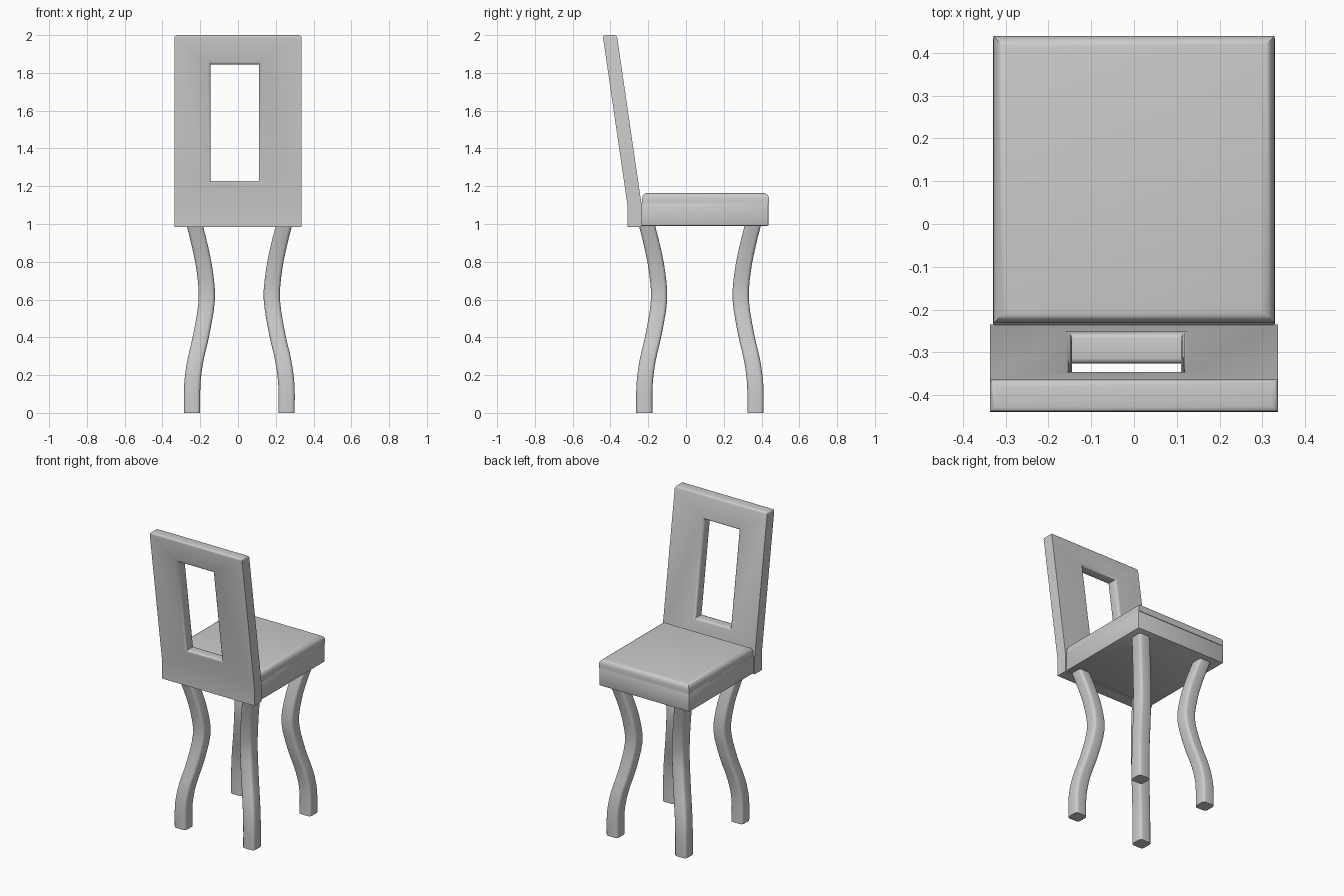
import bpy, bmesh, math

if "Cube" in bpy.data.objects:
    bpy.data.objects.remove(bpy.data.objects["Cube"])


def finish(bm, name, angle=35):
    bmesh.ops.recalc_face_normals(bm, faces=bm.faces[:])
    mesh = bpy.data.meshes.new(name)
    bm.to_mesh(mesh)
    bm.free()
    ob = bpy.data.objects.new(name, mesh)
    bpy.context.collection.objects.link(ob)
    bpy.ops.object.select_all(action='DESELECT')
    ob.select_set(True)
    bpy.context.view_layer.objects.active = ob
    bpy.ops.object.shade_smooth_by_angle(angle=math.radians(angle))
    return ob


def bevel(bm, edges, width, segments):
    bmesh.ops.bevel(bm, geom=edges, offset=width, offset_type='OFFSET',
                    segments=segments, profile=0.5, affect='EDGES')


def box(name, lo, hi, width, segments, top_only=False):
    bm = bmesh.new()
    bmesh.ops.create_cube(bm, size=1)
    for v in bm.verts:
        v.co = [(a + b) / 2 + c * (b - a) for a, b, c in zip(lo, hi, v.co)]
    edges = [e for e in bm.edges
             if not top_only or all(v.co.z > hi[2] - 1e-4 for v in e.verts)]
    bevel(bm, edges, width, segments)
    return finish(bm, name)


# Seat frame and cushion
box("seat_frame", (-0.33, -0.237, 0.99), (0.33, 0.437, 1.11), 0.006, 2)
box("seat_cushion", (-0.328, -0.232, 1.108), (0.328, 0.439, 1.165), 0.03, 4, True)

# Leaning backrest with an off-centre rectangular opening
BEND, TOP = 1.10, 2.0


def back_y(z, front):
    lean = max(0, z - BEND) / (TOP - BEND) * 0.131
    return (-0.235 if front else -0.31) - lean


bm = bmesh.new()
W = 0.337
outer_xz = [(-W, BEND), (W, BEND), (W, TOP), (-W, TOP)]
hole_xz = [(-0.145, 1.228), (0.11, 1.228), (0.11, 1.845), (-0.145, 1.845)]
low_xz = [(-W, 0.985), (W, 0.985)]
ring = {}
for s in (0, 1):
    for key, pts in (("out", outer_xz), ("hole", hole_xz), ("low", low_xz)):
        ring[key, s] = [bm.verts.new((x, back_y(z, s), z)) for x, z in pts]
    o, h, l = ring["out", s], ring["hole", s], ring["low", s]
    for i in range(4):
        j = (i + 1) % 4
        bm.faces.new((o[i], o[j], h[j], h[i]))
    bm.faces.new((l[0], l[1], o[1], o[0]))


def rim(key, i, j):
    a, b = ring[key, 0], ring[key, 1]
    bm.faces.new((a[i], a[j], b[j], b[i]))


for i in range(4):
    rim("hole", i, (i + 1) % 4)
for i in (1, 2, 3):
    rim("out", i, (i + 1) % 4)
rim("low", 0, 1)
for i in (0, 1):
    a, b = ring["low", 0][i], ring["low", 1][i]
    bm.faces.new((a, b, ring["out", 1][i], ring["out", 0][i]))
# the rim loop above skipped nothing but the sides at i = 1 and 3 run up each edge
bmesh.ops.recalc_face_normals(bm, faces=bm.faces[:])
top = set(ring["out", 0][2:] + ring["out", 1][2:])
holes = [set(ring["hole", s]) for s in (0, 1)]
soft = [e for e in bm.edges if set(e.verts) <= top
        or any(set(e.verts) <= h for h in holes)]
bevel(bm, soft, 0.014, 3)
finish(bm, "backrest")

# Curved legs: rounded square sections swept along an S path
path = [(0.0, 0.0), (0.15, 0.001), (0.28, 0.018), (0.42, 0.050),
        (0.60, 0.078), (0.75, 0.067), (0.88, 0.042), (1.0, 0.012)]


def smooth_path(pts, steps=3):
    out = []
    for k in range(len(pts) - 1):
        p0, p1, p2, p3 = (pts[min(max(k + d, 0), len(pts) - 1)] for d in (-1, 0, 1, 2))
        for n in range(steps):
            t = n / steps
            out.append([0.5 * (2 * b + (c - a) * t + (2 * a - 5 * b + 4 * c - d) * t ** 2
                               + (3 * b - a - 3 * c + d) * t ** 3)
                        for a, b, c, d in zip(p0, p1, p2, p3)])
    return out + [pts[-1]]


def rounded_square(half, radius, n=3):
    pts = []
    for q in range(4):
        mid = math.radians(45 + 90 * q)
        cx = math.copysign(half - radius, math.cos(mid))
        cy = math.copysign(half - radius, math.sin(mid))
        for k in range(n + 1):
            a = math.radians(90 * q + 90 * k / n)
            pts.append((cx + radius * math.cos(a), cy + radius * math.sin(a)))
    return pts


def leg(name, sx, sy):
    bm = bmesh.new()
    section = rounded_square(0.043, 0.018)
    rings = []
    for z, d in smooth_path(path):
        cx, cy = 0.007 + sx * (0.25 - d), 0.0735 + sy * (0.294 - d)
        rings.append([bm.verts.new((cx + x, cy + y, z)) for x, y in section])
    n = len(section)
    for a, b in zip(rings, rings[1:]):
        for i in range(n):
            j = (i + 1) % n
            bm.faces.new((a[i], a[j], b[j], b[i]))
    bm.faces.new(rings[0])
    bm.faces.new(rings[-1])
    finish(bm, name)


for sy, end in ((-1, "backrest_side"), (1, "open_side")):
    for sx, side in ((-1, "left"), (1, "right")):
        leg(f"{end}_leg_{side}", sx, sy)
